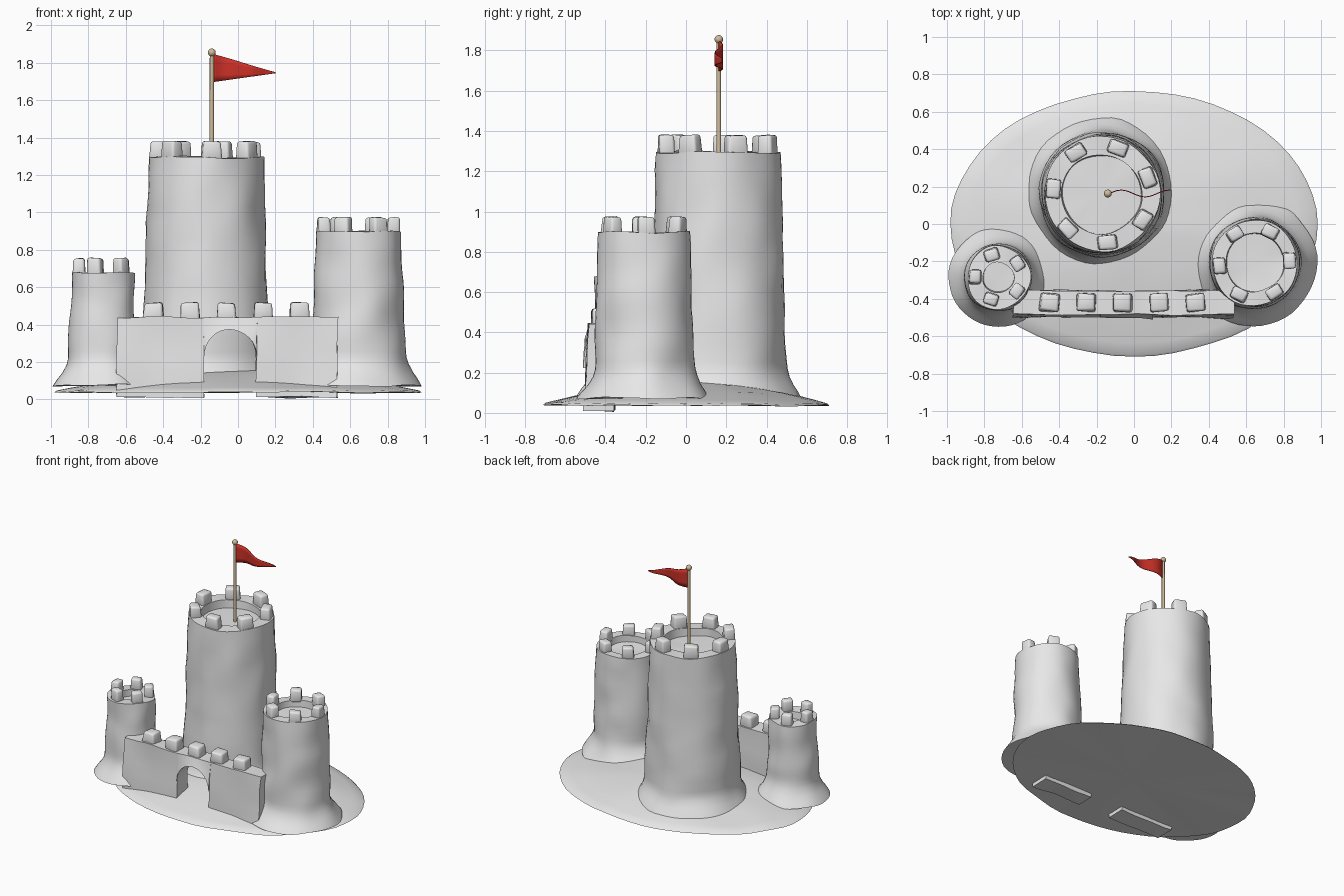
import bpy, bmesh, math
from mathutils import Vector, Matrix, noise

if "Cube" in bpy.data.objects:
    bpy.data.objects.remove(bpy.data.objects["Cube"])


def material(name, rgb):
    m = bpy.data.materials.new(name)
    m.diffuse_color = (*rgb, 1)
    m.use_nodes = True
    m.node_tree.nodes["Principled BSDF"].inputs["Base Color"].default_value = m.diffuse_color
    return m


SAND = material("pale grey sand", (0.8, 0.8, 0.8))
RED = material("flag red", (0.6, 0.03, 0.02))
WOOD = material("pole tan", (0.62, 0.5, 0.33))


def roughen(bm, amount, scale, offset=0.0):
    # lumpy hand-packed surface
    for v in bm.verts:
        v.co += noise.noise_vector(v.co * scale + Vector((offset,) * 3)) * amount


def finish(name, bm, mat, angle=40):
    bmesh.ops.recalc_face_normals(bm, faces=bm.faces)
    me = bpy.data.meshes.new(name)
    bm.to_mesh(me)
    bm.free()
    me.materials.append(mat)
    ob = bpy.data.objects.new(name, me)
    bpy.context.collection.objects.link(ob)
    bpy.ops.object.select_all(action='DESELECT')
    ob.select_set(True)
    bpy.context.view_layer.objects.active = ob
    bpy.ops.object.shade_smooth_by_angle(angle=math.radians(angle))
    return ob


def lathe(profile, sides, sx=1, sy=1):
    # revolve (radius, z) points; radius 0 makes a pole point
    bm = bmesh.new()
    rings = []
    for r, z in profile:
        if r == 0:
            rings.append([bm.verts.new((0, 0, z))] * sides)
        else:
            rings.append([bm.verts.new((r * sx * math.cos(2 * math.pi * i / sides),
                                        r * sy * math.sin(2 * math.pi * i / sides), z))
                          for i in range(sides)])
    for a, b in zip(rings, rings[1:]):
        for i in range(sides):
            j = (i + 1) % sides
            bm.faces.new(list(dict.fromkeys((a[i], a[j], b[j], b[i]))))
    return bm


def merlon(name, loc, size, turn, seed):
    bm = bmesh.new()
    bmesh.ops.create_cube(bm, size=1)
    for v in bm.verts:
        taper = 0.9 if v.co.z > 0 else 1.0
        v.co = Vector((v.co.x * size[0] * taper, v.co.y * size[1] * taper, v.co.z * size[2]))
    bmesh.ops.bevel(bm, geom=bm.edges[:], offset=0.013, segments=2, profile=0.5, affect='EDGES')
    roughen(bm, 0.007, 9, seed * 3.7)
    bm.transform(Matrix.Translation(loc) @ Matrix.Rotation(turn, 4, 'Z'))
    finish(name, bm, SAND, 50)


def tower(name, x, y, top, r_top, r_low, r_skirt, r_hole, depth, count, start, r_merlon, size):
    base = 0.075
    prof = [(0, base), (r_skirt, base)]
    # flared skirt
    for t in (0.15, 0.35, 0.6, 0.8, 1.0):
        prof.append((r_low + (r_skirt - r_low) * (1 - t) ** 2, base + 0.01 + 0.17 * t))
    # shaft
    n = 12
    for k in range(1, n + 1):
        t = k / n
        prof.append((r_low + (r_top - r_low) * t, base + 0.18 + (top - base - 0.18) * t))
    # sunken roof
    prof += [(r_hole, top), (r_hole * 0.98, top - depth), (0, top - depth)]
    bm = lathe(prof, 48)
    for v in bm.verts:
        v.co += Vector((x, y, 0))
    roughen(bm, 0.014, 5)
    finish(name, bm, SAND)
    for k in range(count):
        a = math.radians(start + 360 * k / count)
        merlon(f"{name}_merlon_{k + 1}",
               Vector((x + r_merlon * math.cos(a), y + r_merlon * math.sin(a), top + size[2] / 2 - 0.015)),
               size, a, k + x * 10)


# Sand mound
prof = [(0, 0.04), (0.5, 0.04), (1, 0.038)]
prof += [(r, 0.045 + 0.115 * (1 - r ** 1.7)) for r in (0.985, 0.9, 0.8, 0.7, 0.55, 0.4, 0.2)] + [(0, 0.16)]
mound = lathe(prof, 56, 0.98, 0.71)
roughen(mound, 0.009, 4)
finish("mound", mound, SAND)

# Three towers with crenellations
tower("main_tower", -0.172, 0.16, 1.295, 0.308, 0.338, 0.41, 0.215, 0.06, 7, 19.5, 0.26, (0.08, 0.105, 0.1))
tower("right_tower", 0.645, -0.21, 0.895, 0.228, 0.248, 0.335, 0.155, 0.05, 6, 4, 0.187, (0.07, 0.09, 0.095))
tower("left_tower", -0.725, -0.285, 0.675, 0.168, 0.183, 0.265, 0.085, 0.05, 5, 35, 0.125, (0.065, 0.08, 0.095))

# Front wall: columns of quads that follow the arch opening
X0, X1, AX, AR, SPRING, TOP = -0.65, 0.53, -0.043, 0.143, 0.227, 0.44
xs = [X0 + (AX - AR - X0) * i / 7 for i in range(7)]
xs += [AX - AR * math.cos(math.pi * i / 16) for i in range(17)]
xs += [AX + AR + (X1 - AX - AR) * i / 7 for i in range(1, 8)]
wall = bmesh.new()


def column(x, low):
    return [wall.verts.new((x, -0.505 + 0.02 * t, low + (TOP - low) * t)) for t in (0, 0.2, 0.4, 0.6, 0.8, 1)]


prev = None
for x in xs:
    d = AR * AR - (x - AX) ** 2
    inside = d > 1e-6
    edge = abs(abs(x - AX) - AR) < 1e-5
    arch_low = SPRING + math.sqrt(max(d, 0))
    if edge:
        pier, span = column(x, 0.012), column(x, SPRING)
        cols = (pier, span) if x < AX else (span, pier)
    else:
        c = column(x, arch_low if inside else 0.012)
        cols = (c, c)
    if prev:
        for i in range(5):
            wall.faces.new((prev[i], cols[0][i], cols[0][i + 1], prev[i + 1]))
    prev = cols[1]
ext = bmesh.ops.extrude_face_region(wall, geom=wall.faces[:] + wall.edges[:] + wall.verts[:])
for v in [g for g in ext["geom"] if isinstance(g, bmesh.types.BMVert)]:
    v.co.y = -0.355
roughen(wall, 0.012, 5)
finish("front_wall", wall, SAND)
for k in range(5):
    merlon(f"wall_merlon_{k + 1}", Vector((-0.452 + 0.195 * k, -0.42, TOP + 0.03)), (0.105, 0.1, 0.095), 0.04 * (k - 2), k + 20)

# Flag pole and its ball
pole = bmesh.new()
bmesh.ops.create_cone(pole, cap_ends=True, segments=16, radius1=0.012, radius2=0.011, depth=0.63,
                      matrix=Matrix.Translation((-0.14, 0.163, 1.535)))
finish("flag_pole", pole, WOOD)
ball = bmesh.new()
bmesh.ops.create_uvsphere(ball, u_segments=20, v_segments=12, radius=0.021,
                          matrix=Matrix.Translation((-0.14, 0.163, 1.855)))
finish("pole_ball", ball, WOOD)

# Waving pennant
flag = bmesh.new()
rows, N = [], 24
for i in range(N + 1):
    t = i / N
    y = 0.165 + 0.018 * math.sin(t * 3 * math.pi) * min(1, t * 4)
    y = 0.163 + 0.018 * math.sin(t * 2.6 * math.pi)
    hi = 1.846 - 0.096 * t - 0.008 * math.sin(t * math.pi) * (t - 0.5)
    lo = 1.697 + 0.047 * t
    rows.append([flag.verts.new((-0.132 + 0.332 * t, y, lo + (hi - lo) * s / 4)) for s in range(5)])
for a, b in zip(rows, rows[1:]):
    for s in range(4):
        flag.faces.new((a[s], b[s], b[s + 1], a[s + 1]))
ob = finish("flag", flag, RED, 60)
mod = ob.modifiers.new("thickness", 'SOLIDIFY')
mod.thickness = 0.005
mod.offset = 0
